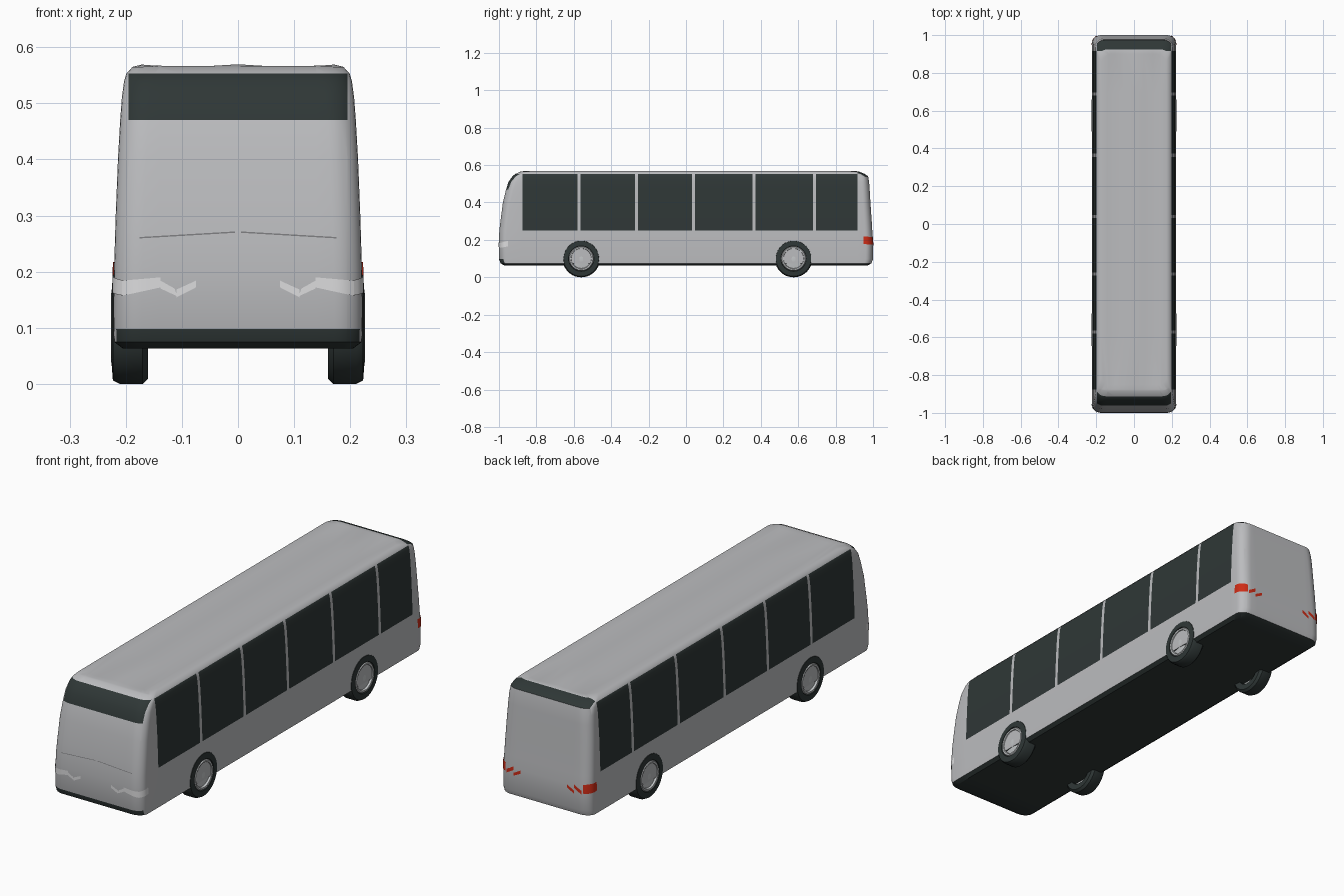
import bpy, bmesh, math
from mathutils import Vector
from mathutils.bvhtree import BVHTree

if "Cube" in bpy.data.objects:
    bpy.data.objects.remove(bpy.data.objects["Cube"])


def material(name, rgb):
    m = bpy.data.materials.new(name)
    m.diffuse_color = (*rgb, 1)
    m.use_nodes = True
    m.node_tree.nodes["Principled BSDF"].inputs["Base Color"].default_value = m.diffuse_color
    return m


GREY = material("body_grey", (0.50, 0.505, 0.52))
DARK = material("dark_glass_and_rubber", (0.028, 0.038, 0.037))
RED = material("tail_light_red", (0.62, 0.025, 0.008))
LIGHT = material("headlight_pale_grey", (0.72, 0.72, 0.73))
HUB = material("wheel_hub_grey", (0.55, 0.57, 0.58))
LINE = material("seam_grey", (0.2, 0.2, 0.21))


def finish(name, bm, mats, angle=35):
    me = bpy.data.meshes.new(name)
    bm.to_mesh(me)
    bm.free()
    for m in mats:
        me.materials.append(m)
    ob = bpy.data.objects.new(name, me)
    bpy.context.collection.objects.link(ob)
    bpy.ops.object.select_all(action='DESELECT')
    ob.select_set(True)
    bpy.context.view_layer.objects.active = ob
    bpy.ops.object.shade_smooth_by_angle(angle=math.radians(angle))
    return ob


# Body: rounded rectangles stacked in height (z, half width, front y, back y)
LEVELS = [(.063, .205, -.97, .97), (.075, .221, -.992, .992), (.098, .222, -1, 1),
          (.2, .221, -1, 1), (.25, .2195, -.998, .996), (.3, .218, -.992, .993),
          (.4, .214, -.979, .986), (.47, .21, -.962, .982), (.51, .207, -.949, .979),
          (.54, .203, -.928, .974), (.553, .199, -.912, .955),
          (.565, .188, -.885, .925), (.57, .172, -.85, .9)]
RX, RY, SEG = .05, .04, 7


def ring(bm, z, w, yf, yb):
    verts = []
    for q, (cx, cy) in enumerate([(w - RX, yb - RY), (RX - w, yb - RY),
                                  (RX - w, yf + RY), (w - RX, yf + RY)]):
        for i in range(SEG + 1):
            a = (q + i / SEG) * math.pi / 2
            verts.append(bm.verts.new((cx + RX * math.cos(a), cy + RY * math.sin(a), z)))
    return verts


bm = bmesh.new()
rings = [ring(bm, *lv) for lv in LEVELS]
for lo, hi in zip(rings, rings[1:]):
    n = len(lo)
    for i in range(n):
        j = (i + 1) % n
        bm.faces.new((lo[i], lo[j], hi[j], hi[i]))
bm.faces.new(rings[0][::-1])
bm.faces.new(rings[-1])


def cut(axis, value):
    co, no = Vector(), Vector()
    co[axis], no[axis] = value, 1
    bmesh.ops.bisect_plane(bm, geom=bm.verts[:] + bm.edges[:] + bm.faces[:],
                           plane_co=co, plane_no=no)


# Cut lines for side windows, windscreen sides and roof waves
bars = [-.572, -.265, .04, .364, .687]
edges = [-.875] + [b + s for b in bars for s in (-.008, .008)] + [.917]
windows = list(zip(edges[::2], edges[1::2]))
for y in edges:
    cut(1, y)
for x in (-.195, -.14, -.1, -.05, 0, .05, .1, .14, .195):
    cut(0, x)

# Shallow wave across the roof
for v in bm.verts:
    if v.co.z > .569:
        v.co.z = .5668 + .0028 * math.cos(abs(v.co.x) / .172 * 1.8 * math.pi)
bmesh.ops.recalc_face_normals(bm, faces=bm.faces[:])
bm.normal_update()

# Body colours by position and direction
for f in bm.faces:
    c, n = f.calc_center_median(), f.normal
    side = abs(n.x) > .5 and .25 < c.z < .553 and any(a < c.y < b for a, b in windows)
    screen = c.y < -.87 and .47 < c.z < .553 and abs(c.x) < .195
    rear = c.y > .92 and .54 < c.z < .565 and abs(c.x) < .195
    floor = c.z < .075 or (c.z < .098 and n.y < -.5)
    f.material_index = int(side or screen or rear or floor)
tree = BVHTree.FromBMesh(bm)
finish("bus_body", bm, [GREY, DARK])


# Thin plates laid on the body; quad corners are (x or y, z)
def plates(name, mat, items):
    bm = bmesh.new()
    nu, nv = 8, 2
    for direction, quad in items:
        d = Vector(direction)
        a, b, c, e = [Vector(p) for p in quad]
        grid = []
        for i in range(nu + 1):
            row = []
            for j in range(nv + 1):
                p = a.lerp(b, i / nu).lerp(e.lerp(c, i / nu), j / nv)
                o = Vector((p.x, 0, p.y)) if d.y else Vector((0, p.x, p.y))
                hit, no, _, _ = tree.ray_cast(o - d * 2, d)
                row.append(bm.verts.new(hit + no * .0025))
            grid.append(row)
        for i in range(nu):
            for j in range(nv):
                f = bm.faces.new((grid[i][j], grid[i + 1][j],
                                  grid[i + 1][j + 1], grid[i][j + 1]))
                f.normal_update()
                if f.normal.dot(d) > 0:
                    f.normal_flip()
    finish(name, bm, [mat])


FRONT, BACK = (0, 1, 0), (0, -1, 0)
for s, tag in ((-1, "left"), (1, "right")):
    inward = (-s, 0, 0)
    mir = lambda q: [(s * x, z) for x, z in q]
    plates(tag + "_headlight", LIGHT, [
        (FRONT, mir([(.206, .157), (.138, .172), (.138, .19), (.206, .184)])),
        (FRONT, mir([(.138, .17), (.108, .156), (.113, .17), (.138, .184)])),
        (FRONT, mir([(.11, .154), (.075, .172), (.075, .184), (.11, .168)])),
        (inward, [(-.989, .158), (-.952, .165), (-.952, .195), (-.989, .185)])])
    plates(tag + "_tail_light", RED, [
        (BACK, mir([(.206, .175), (.19, .175), (.19, .212), (.206, .216)])),
        (BACK, mir([(.185, .17), (.15, .19), (.15, .206), (.185, .186)])),
        (BACK, mir([(.15, .165), (.115, .183), (.115, .197), (.15, .178)])),
        (inward, [(.989, .175), (.948, .178), (.948, .218), (.989, .216)])])

# Fine curved seam across the nose
plates("front_seam", LINE, [
    (FRONT, [(s * .175, .259), (s * .005, .269), (s * .005, .2715), (s * .175, .2615)])
    for s in (-1, 1)])


# Wheels: profiles of (radius, x) spun about the axle
def lathe(name, profile, mat, s, y, closed):
    bm = bmesh.new()
    n = 40
    rows = []
    for r, x in profile:
        rows.append([bm.verts.new((s * x, y + r * math.cos(2 * math.pi * k / n),
                                   .1 + r * math.sin(2 * math.pi * k / n)))
                     for k in range(n)])
    pairs = list(zip(rows, rows[1:])) + ([(rows[-1], rows[0])] if closed else [])
    for a, b in pairs:
        for k in range(n):
            m = (k + 1) % n
            bm.faces.new((a[k], a[m], b[m], b[k]))
    if not closed:
        bm.faces.new(rows[0])
        bm.faces.new(rows[-1])
    bmesh.ops.recalc_face_normals(bm, faces=bm.faces[:])
    finish(name, bm, [mat])


TYRE = [(.064, .162), (.09, .16), (.1, .17), (.1, .211), (.094, .223), (.068, .225), (.064, .218)]
RIM = [(.065, .185), (.065, .222), (.062, .226), (.055, .225), (.052, .217), (.03, .22), (.01, .222)]
for s, side in ((-1, "left"), (1, "right")):
    for y, end in ((-.56, "front"), (.575, "rear")):
        lathe(f"{end}_{side}_tyre", TYRE, DARK, s, y, True)
        lathe(f"{end}_{side}_hub", RIM, HUB, s, y, False)
